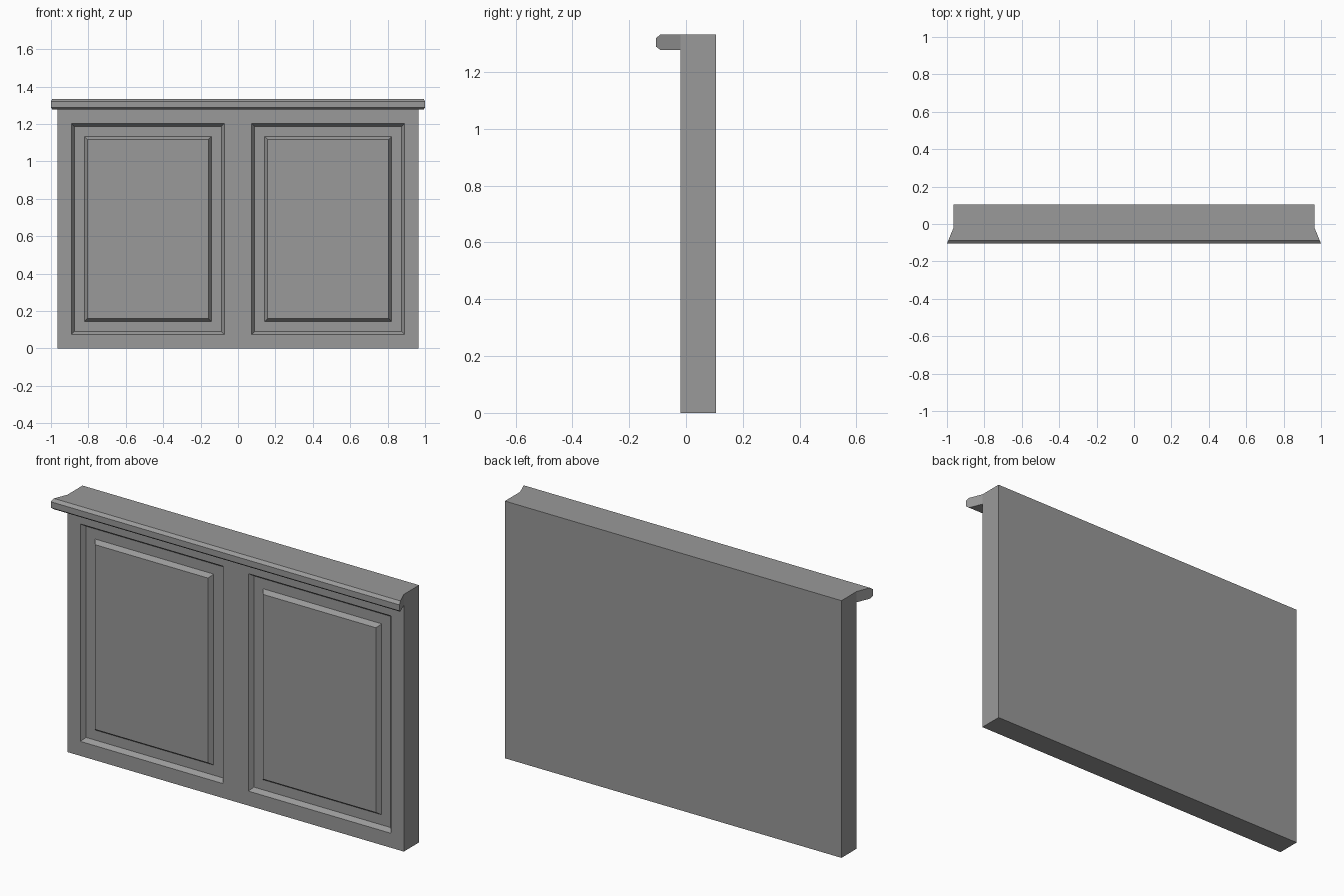
import bpy
import bmesh

cube = bpy.data.objects.get("Cube")
if cube:
    bpy.data.objects.remove(cube, do_unlink=True)

FRONT, BACK, TOP = -0.02, 0.105, 1.333
HALF = 0.965      # half width of the body
BEVEL = 0.023     # width and depth of the panel mouldings

# One painted finish
paint = bpy.data.materials.new("grey paint")
paint.use_nodes = True
grey = (0.32, 0.32, 0.32, 1)
paint.diffuse_color = grey
paint.node_tree.nodes["Principled BSDF"].inputs["Base Color"].default_value = grey


def add_object(name, bm):
    bmesh.ops.recalc_face_normals(bm, faces=bm.faces)
    mesh = bpy.data.meshes.new(name)
    bm.to_mesh(mesh)
    bm.free()
    mesh.materials.append(paint)
    obj = bpy.data.objects.new(name, mesh)
    bpy.context.collection.objects.link(obj)
    return obj


def inset(bm, face, width, y):
    """Inset a front face and set the depth of its inner part."""
    bmesh.ops.inset_individual(bm, faces=[face], thickness=width)
    for v in face.verts:
        v.co.y = y


# Panelled body: a front grid, closed behind, with two raised panels
bm = bmesh.new()
xs = (-HALF, -0.89, -0.073, 0.073, 0.89, HALF)
zs = (0, 0.075, 1.202, TOP)
grid = [[bm.verts.new((x, FRONT, z)) for x in xs] for z in zs]
cells = {}
for r in range(len(zs) - 1):
    for c in range(len(xs) - 1):
        cells[r, c] = bm.faces.new((grid[r][c], grid[r][c + 1],
                                    grid[r + 1][c + 1], grid[r + 1][c]))

rim = [e for e in bm.edges if e.is_boundary]
sides = bmesh.ops.extrude_edge_only(bm, edges=rim)["geom"]
for v in (g for g in sides if isinstance(g, bmesh.types.BMVert)):
    v.co.y = BACK
bmesh.ops.holes_fill(bm, edges=[e for e in bm.edges if e.is_boundary], sides=0)
bm.normal_update()

for panel in (cells[1, 1], cells[1, 3]):
    inset(bm, panel, BEVEL, FRONT + BEVEL)          # sloped step in
    inset(bm, panel, 0.074, FRONT + BEVEL)          # flat channel
    inset(bm, panel, BEVEL, FRONT)                  # raised field
add_object("panelled_body", bm)

# Ledge: chamfered profile whose ends flare outwards to the front
bm = bmesh.new()
profile = ((FRONT, 1.277), (-0.089, 1.277), (-0.105, 1.289),
           (-0.105, 1.32), (-0.089, TOP), (FRONT, TOP))
ends = []
for side in (-1, 1):
    ring = []
    for y, z in profile:
        flare = (FRONT - y) / (FRONT + 0.105) * (1 - HALF)
        ring.append(bm.verts.new((side * (HALF + flare), y, z)))
    bm.faces.new(ring)
    ends.append(ring)
for i in range(len(profile)):
    j = (i + 1) % len(profile)
    bm.faces.new((ends[0][i], ends[0][j], ends[1][j], ends[1][i]))
add_object("top_ledge", bm)
